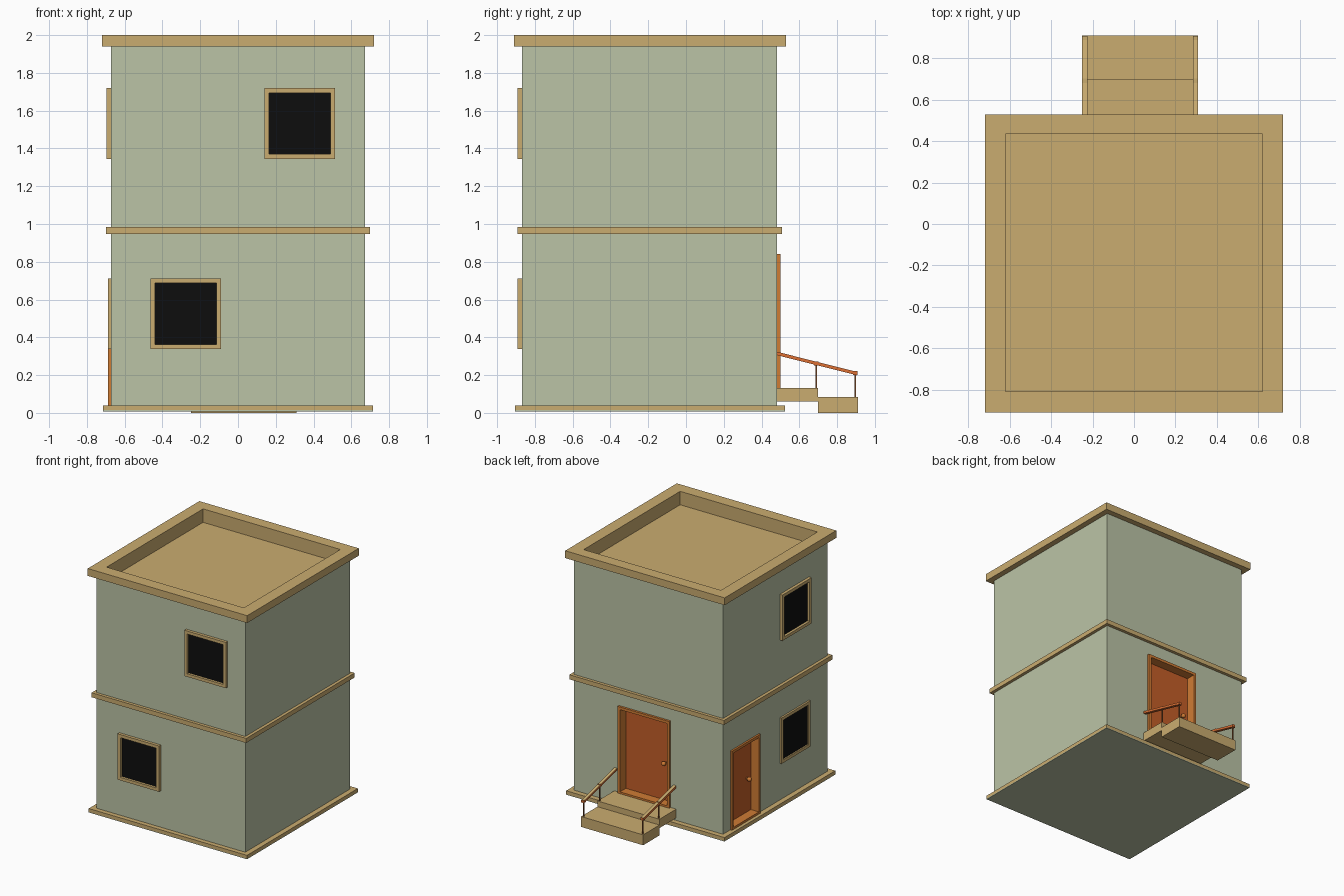
import bpy, bmesh
from mathutils import Vector

if "Cube" in bpy.data.objects:
    bpy.data.objects.remove(bpy.data.objects["Cube"])


def material(name, rgb):
    m = bpy.data.materials.new(name)
    m.diffuse_color = [((c / 255 + 0.055) / 1.055) ** 2.4 for c in rgb] + [1]
    m.use_nodes = True
    m.node_tree.nodes["Principled BSDF"].inputs["Base Color"].default_value = m.diffuse_color
    return m


WALL = material("wall_green", (187, 196, 166))
TRIM = material("trim_tan", (202, 172, 112))
FRAME = material("door_frame_orange", (208, 124, 52))
DOOR = material("door_orange", (196, 94, 40))
RAIL = material("rail_orange", (220, 112, 52))
POST = material("post_brown", (140, 85, 45))
GLASS = material("glass_black", (13, 13, 13))


def finish(name, bm, mat):
    bmesh.ops.recalc_face_normals(bm, faces=bm.faces)
    me = bpy.data.meshes.new(name)
    bm.to_mesh(me)
    bm.free()
    ob = bpy.data.objects.new(name, me)
    bpy.context.collection.objects.link(ob)
    if mat:
        me.materials.append(mat)
    return ob


def box(name, a, b, mat):
    a, b = Vector(a), Vector(b)
    bm = bmesh.new()
    bmesh.ops.create_cube(bm, size=1)
    for v in bm.verts:
        v.co = (a + b) / 2 + v.co * (b - a)
    return finish(name, bm, mat)


def ring(name, outer, inner, w0, w1, mat, place=lambda u, v, w: (u, v, w)):
    """Rectangular ring; rectangles are (u0, v0, u1, v1), depth w0..w1."""
    bm = bmesh.new()
    loops = []
    for (u0, v0, u1, v1), w in ((outer, w0), (outer, w1), (inner, w1), (inner, w0)):
        loops.append([bm.verts.new(place(u, v, w))
                      for u, v in ((u0, v0), (u1, v0), (u1, v1), (u0, v1))])
    for k in range(4):
        p, q = loops[k], loops[(k + 1) % 4]
        for i in range(4):
            j = (i + 1) % 4
            bm.faces.new((p[i], p[j], q[j], q[i]))
    return finish(name, bm, mat)


def inset(r, d):
    return (r[0] + d, r[1] + d, r[2] - d, r[3] - d)


# House limits, and wall frames: u along wall, v up, w outward
X, Y0, Y1 = 0.673, -0.867, 0.483
front = lambda u, v, w: (u, Y0 - w, v)
back = lambda u, v, w: (u, Y1 + w, v)
left = lambda u, v, w: (-X - w, u, v)

# Main walls
walls = box("walls", (-X, Y0, 0.012), (X, Y1, 1.945), WALL)


def cut(a, b):
    c = box("wall_cutter", a, b, None)
    c.hide_render = True
    c.hide_viewport = True
    m = walls.modifiers.new("opening", 'BOOLEAN')
    m.operation, m.solver, m.object = 'DIFFERENCE', 'EXACT', c


# Horizontal trim bands and underside
box("underside", (-0.715, -0.905, 0.008), (0.715, 0.525, 0.014), WALL)
box("base_band", (-0.715, -0.905, 0.013), (0.715, 0.525, 0.04), TRIM)
box("middle_band", (-0.698, -0.892, 0.948), (0.698, 0.508, 0.985), TRIM)

# Roof: cornice, sunken tray
well = (-0.62, -0.81, 0.62, 0.435)
ring("cornice", (-0.72, -0.91, 0.72, 0.53), well, 1.94, 2.0, TRIM)
tray = inset(well, -0.03)
ring("roof_well_lining", tray, well, 1.87, 1.945, TRIM)
box("roof_floor", (*tray[:2], 1.86), (*tray[2:], 1.89), TRIM)
cut((*tray[:2], 1.865), (*tray[2:], 2.1))


def window(name, place, u, v, out):
    r = (u - 0.187, v - 0.187, u + 0.187, v + 0.187)
    ring(name + "_frame", r, inset(r, 0.025), -0.01, out, TRIM, place)
    g = inset(r, 0.015)
    box(name + "_glass", place(g[0], g[1], -0.005), place(g[2], g[3], 0.004), GLASS)


window("front_upper_window", front, 0.327, 1.532, 0.024)
window("front_lower_window", front, -0.277, 0.525, 0.024)
window("left_upper_window", left, -0.437, 1.532, 0.024)
window("left_lower_window", left, -0.437, 0.525, 0.015)


def door(name, place, r, out, knob):
    cr = inset(r, 0.006)
    cut(place(cr[0], cr[1], -0.09), place(cr[2], cr[3], 0.1))
    ring(name + "_frame", r, inset(r, 0.022), -0.088, out, FRAME, place)
    p = inset(r, 0.012)
    box(name + "_panel", place(p[0], p[1], -0.085), place(p[2], p[3], -0.058), DOOR)
    # Knob with a short stem
    s = 0.007
    box(name + "_knob_stem", place(knob[0] - s, knob[1] - s, -0.06),
        place(knob[0] + s, knob[1] + s, -0.03), FRAME)
    bm = bmesh.new()
    bmesh.ops.create_uvsphere(bm, u_segments=16, v_segments=10, radius=0.018)
    for f in bm.faces:
        f.smooth = True
    k = finish(name + "_knob", bm, FRAME)
    k.location = place(knob[0], knob[1], -0.03)


door("back_door", back, (-0.2, 0.125, 0.268, 0.84), 0.018, (-0.115, 0.455))
door("left_door", left, (0.02, 0.036, 0.39, 0.685), 0.015, (0.1, 0.335))

# Back steps
box("upper_step", (-0.25, 0.47, 0.06), (0.31, 0.70, 0.132), TRIM)
box("lower_step", (-0.25, 0.70, 0.0), (0.31, 0.91, 0.085), TRIM)

# Handrails: sloping bar with tan top, posts and joint blocks
for side, x in (("left", 0.2975), ("right", -0.2375)):
    h = 0.0125
    path = [(0.48, 0.315), (0.69, 0.262), (0.905, 0.208)]
    outline = [(y, z + 0.009) for y, z in path] + [(y, z - 0.009) for y, z in path[::-1]]
    bm = bmesh.new()
    f = bm.faces.new([bm.verts.new((x - h, y, z)) for y, z in outline])
    ext = bmesh.ops.extrude_face_region(bm, geom=[f], use_keep_orig=True)
    bmesh.ops.translate(bm, vec=(2 * h, 0, 0),
                        verts=[g for g in ext["geom"] if isinstance(g, bmesh.types.BMVert)])
    parts = [finish(side + "_handrail", bm, RAIL)]
    for i, (y, z, foot) in enumerate(((0.69, 0.262, 0.13), (0.897, 0.21, 0.08))):
        parts.append(box(f"{side}_rail_joint_{i}", (x - h, y - 0.012, z - 0.01),
                         (x + h, y + 0.012, z + 0.011), RAIL))
        box(f"{side}_rail_post_{i}", (x - 0.004, y - 0.004, foot),
            (x + 0.004, y + 0.004, z), POST)
    for ob in parts:
        ob.data.materials.append(TRIM)
        for p in ob.data.polygons:
            if p.normal.z > 0.5:
                p.material_index = 1
